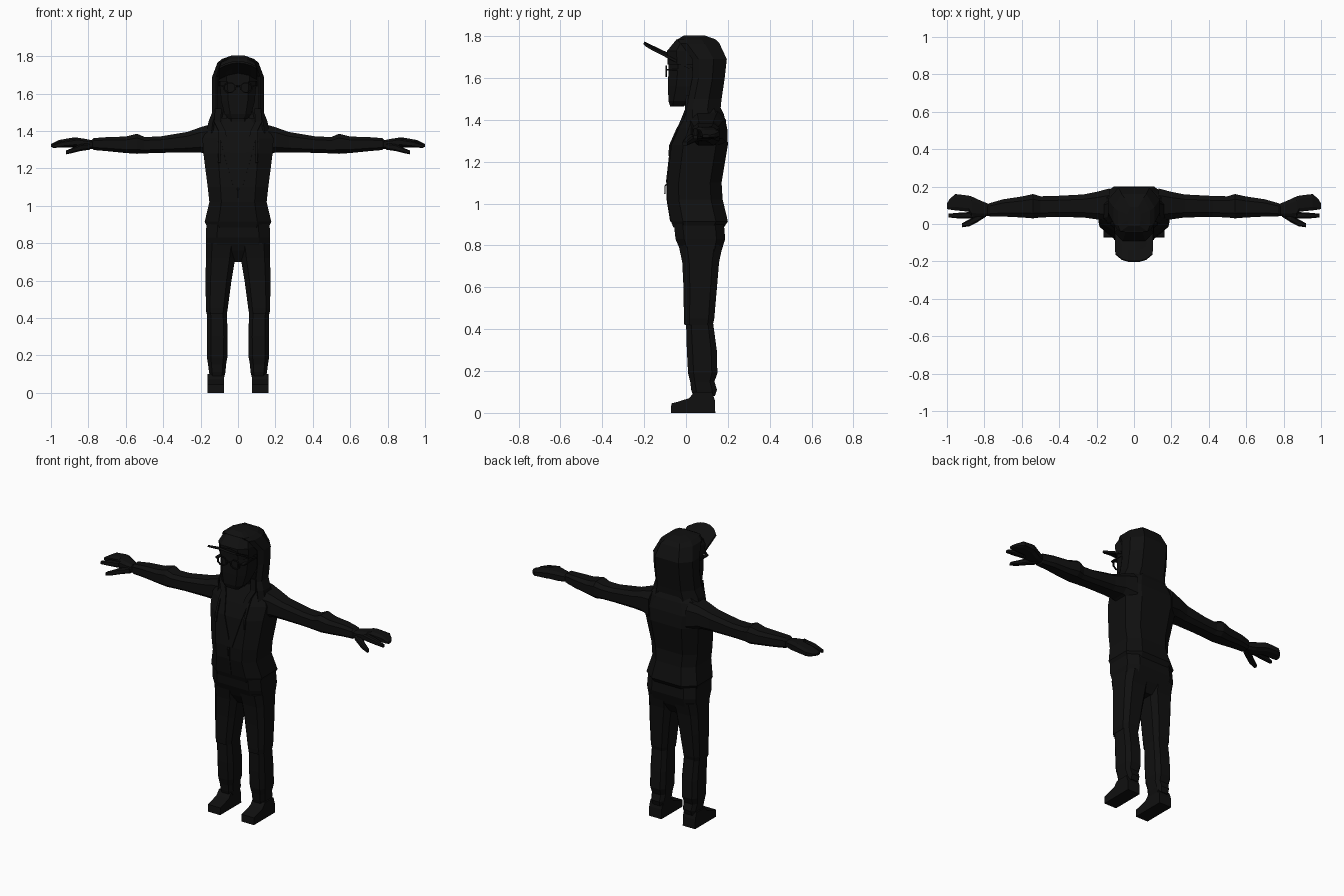
import bpy, bmesh, math
from mathutils import Vector

black = bpy.data.materials.new("near black")
black.diffuse_color = (0.005, 0.005, 0.005, 1)


def finish(name, bm, mirror=False, thick=0):
    bmesh.ops.recalc_face_normals(bm, faces=bm.faces)
    me = bpy.data.meshes.new(name)
    bm.to_mesh(me)
    bm.free()
    me.materials.append(black)
    ob = bpy.data.objects.new(name, me)
    bpy.context.collection.objects.link(ob)
    if thick:
        m = ob.modifiers.new("thickness", 'SOLIDIFY')
        m.thickness = thick
    if mirror:
        m = ob.modifiers.new("mirror", 'MIRROR')
        m.use_mirror_merge = False
    return ob


def bridge(bm, rings, closed=True):
    for a, b in zip(rings, rings[1:]):
        n = len(a)
        for i in range(n if closed else n - 1):
            j = (i + 1) % n
            bm.faces.new((a[i], a[j], b[j], b[i]))


def loft(name, sections, axis='z', c=0.58, mirror=False):
    """Eight-sided sections: (position, min, max, min, max) of the other two axes."""
    bm = bmesh.new()
    shape = [(1, -c), (1, c), (c, 1), (-c, 1), (-1, c), (-1, -c), (-c, -1), (c, -1)]
    rings = []
    for t, a0, a1, b0, b1 in sections:
        ring = []
        for u, v in shape:
            a = (a0 + a1) / 2 + u * (a1 - a0) / 2
            b = (b0 + b1) / 2 + v * (b1 - b0) / 2
            ring.append(bm.verts.new((a, b, t) if axis == 'z' else (t, a, b)))
        rings.append(ring)
    bridge(bm, rings)
    bm.faces.new(rings[0])
    bm.faces.new(rings[-1])
    return finish(name, bm, mirror)


def strip(name, points, width, thick, mirror=True):
    """Thin flat band following points, facing the front."""
    bm = bmesh.new()
    rows = [[bm.verts.new(Vector(p) + Vector((s * width / 2, 0, 0))) for s in (-1, 1)] for p in points]
    bridge(bm, rows, False)
    return finish(name, bm, mirror, thick)


def sym(rows):
    return [(z, -w, w, y0, y1) for z, w, y0, y1 in rows]


# Jacket body with flared hem
loft("jacket_body", sym([
    (0.885, 0.165, -0.06, 0.18), (0.915, 0.178, -0.072, 0.2), (1.02, 0.153, -0.09, 0.175),
    (1.1, 0.162, -0.09, 0.17), (1.28, 0.185, -0.07, 0.2), (1.36, 0.19, -0.035, 0.197),
    (1.43, 0.155, 0.0, 0.18), (1.47, 0.11, 0.02, 0.16)]))

# Trousers: hips, thighs over narrower shins
loft("hips", sym([(0.7, 0.03, 0.02, 0.13), (0.76, 0.168, -0.02, 0.165),
                  (0.83, 0.172, -0.05, 0.187), (0.92, 0.168, -0.06, 0.18)]), c=0.65)
loft("thigh", [(0.42, 0.06, 0.168, -0.008, 0.128), (0.45, 0.055, 0.172, -0.01, 0.135),
               (0.6, 0.035, 0.173, -0.012, 0.148), (0.72, 0.015, 0.172, -0.018, 0.158),
               (0.8, 0.004, 0.17, -0.035, 0.175)], c=0.62, mirror=True)
loft("shin", [(0.08, 0.075, 0.15, 0.035, 0.138), (0.11, 0.067, 0.155, 0.025, 0.148),
              (0.15, 0.064, 0.16, 0.02, 0.136), (0.19, 0.057, 0.166, 0.01, 0.15),
              (0.3, 0.055, 0.166, 0.004, 0.147), (0.44, 0.06, 0.166, 0.0, 0.128)],
     c=0.62, mirror=True)

# Shoes: side profile pushed across the width
bm = bmesh.new()
side = [(-0.072, 0), (0.14, 0), (0.138, 0.06), (0.125, 0.1), (0.04, 0.1), (0.015, 0.07),
        (-0.04, 0.053), (-0.07, 0.045)]
rings = [[bm.verts.new((x, y, z)) for y, z in side] for x in (0.075, 0.162)]
bridge(bm, rings)
bm.faces.new(rings[0])
bm.faces.new(rings[1])
finish("shoe", bm, True)

# Sleeves
loft("sleeve", [(0.13, 0.015, 0.19, 1.26, 1.44), (0.2, 0.025, 0.172, 1.285, 1.42),
                (0.27, 0.035, 0.158, 1.285, 1.395), (0.42, 0.038, 0.15, 1.283, 1.37),
                (0.5, 0.035, 0.148, 1.28, 1.368), (0.54, 0.03, 0.16, 1.278, 1.385),
                (0.6, 0.035, 0.147, 1.282, 1.37), (0.7, 0.04, 0.132, 1.292, 1.367),
                (0.77, 0.04, 0.112, 1.298, 1.362), (0.785, 0.048, 0.1, 1.31, 1.35)],
     axis='x', mirror=True)

# Hands: palm with three joined fingers, pointing finger, thumb
loft("hand", [(0.77, 0.045, 0.105, 1.305, 1.348), (0.82, 0.038, 0.125, 1.302, 1.358),
              (0.87, 0.035, 0.148, 1.31, 1.366), (0.885, 0.066, 0.152, 1.312, 1.364),
              (0.955, 0.073, 0.16, 1.312, 1.352), (0.985, 0.077, 0.135, 1.313, 1.337),
              (1.0, 0.08, 0.11, 1.315, 1.33)], axis='x', mirror=True)
loft("pointing_finger", [(0.86, 0.03, 0.065, 1.32, 1.36), (0.94, 0.03, 0.06, 1.313, 1.345),
                         (0.993, 0.035, 0.055, 1.308, 1.325)], axis='x', mirror=True)
loft("thumb", [(0.79, 0.04, 0.085, 1.3, 1.335), (0.84, 0.008, 0.05, 1.293, 1.33),
               (0.88, -0.012, 0.025, 1.283, 1.312), (0.92, -0.018, 0.004, 1.275, 1.295)],
     axis='x', mirror=True)

# Head and neck
loft("head", sym([(1.465, 0.05, -0.076, -0.01), (1.49, 0.072, -0.084, 0.03), (1.56, 0.09, -0.086, 0.1),
                  (1.64, 0.096, -0.084, 0.13), (1.7, 0.098, -0.08, 0.14)]))
loft("neck", sym([(1.34, 0.08, -0.01, 0.13), (1.42, 0.062, 0.01, 0.12), (1.52, 0.06, 0.01, 0.11)]))

# Cap crown and upturned, arched brim
loft("cap_crown", sym([(1.665, 0.104, -0.088, 0.13), (1.73, 0.104, -0.09, 0.12),
                       (1.785, 0.08, -0.045, 0.09)]))
bm = bmesh.new()
rows = []
for t in (0, 0.5, 1):
    row = []
    for i in range(-3, 4):
        u = abs(i) / 3
        back = Vector((0.104 * i / 3, -0.085 + 0.125 * u ** 3, 1.72 - 0.075 * u * u))
        front = Vector((0.1 * i / 3, -0.198 + 0.04 * u ** 3, 1.774 - 0.03 * u * u))
        row.append(bm.verts.new(back.lerp(front, t)))
    rows.append(row)
bridge(bm, rows, False)
finish("cap_brim", bm, thick=0.012)

# Hood: open-fronted shell of U-shaped levels (height, half width, front, back)
levels = [(1.36, 0.172, 0.0, 0.19), (1.45, 0.158, 0.002, 0.165), (1.5, 0.138, 0.01, 0.17),
          (1.6, 0.138, 0.03, 0.185), (1.69, 0.138, 0.03, 0.195), (1.765, 0.11, -0.025, 0.16),
          (1.785, 0.085, -0.04, 0.14), (1.803, 0.035, -0.01, 0.09)]
bm = bmesh.new()
rings = []
for z, w, f, b in levels:
    m = f + 0.62 * (b - f)
    pts = [(-w * 0.85, f), (-w, f + 0.03), (-w, m), (-w * 0.6, b), (w * 0.6, b), (w, m), (w, f + 0.03), (w * 0.85, f)]
    rings.append([bm.verts.new((x, y, z)) for x, y in pts])
bridge(bm, rings, False)
bm.faces.new(rings[-1])
a, b = rings[-2], rings[-1]
bm.faces.new((a[0], a[-1], b[-1], b[0]))
finish("hood", bm, thick=0.012)

# Hood collar rolls falling beside the neck, jacket opening, cords, zip pull
strip("collar_roll", [(0.105, 0.0, 1.52), (0.11, -0.005, 1.45), (0.085, -0.025, 1.4),
                      (0.06, -0.075, 1.285), (0.006, -0.096, 1.1)], 0.035, 0.012)
strip("hood_cord", [(0.1, -0.012, 1.41), (0.1, -0.045, 1.36), (0.098, -0.08, 1.28), (0.1, -0.085, 1.23)],
      0.012, 0.008)
strip("front_zip", [(0, -0.093, 1.1), (0, -0.093, 1.02), (0, -0.076, 0.915)], 0.012, 0.006, False)
strip("zip_pull", [(0, -0.095, 1.095), (0, -0.103, 1.085), (0, -0.104, 1.045)], 0.012, 0.006, False)

# Glasses: eight-sided rims, bridge and temples
bm = bmesh.new()
rings = []
for r, y in ((0.036, -0.09), (0.036, -0.098), (0.029, -0.098), (0.029, -0.09), (0.036, -0.09)):
    rings.append([bm.verts.new((0.045 + r * math.cos(k * math.pi / 4 + math.pi / 8), y,
                                1.632 + 0.85 * r * math.sin(k * math.pi / 4 + math.pi / 8))) for k in range(8)])
bridge(bm, rings)
bmesh.ops.remove_doubles(bm, verts=bm.verts, dist=0.0001)
finish("glasses_rim", bm, True)
loft("glasses_bridge", [(-0.014, -0.098, -0.09, 1.635, 1.642), (0.014, -0.098, -0.09, 1.635, 1.642)], axis='x')
loft("glasses_temple", [(0.08, -0.095, 0.05, 1.635, 1.643), (0.1, -0.085, 0.05, 1.635, 1.643)],
     axis='x', c=0.9, mirror=True)
